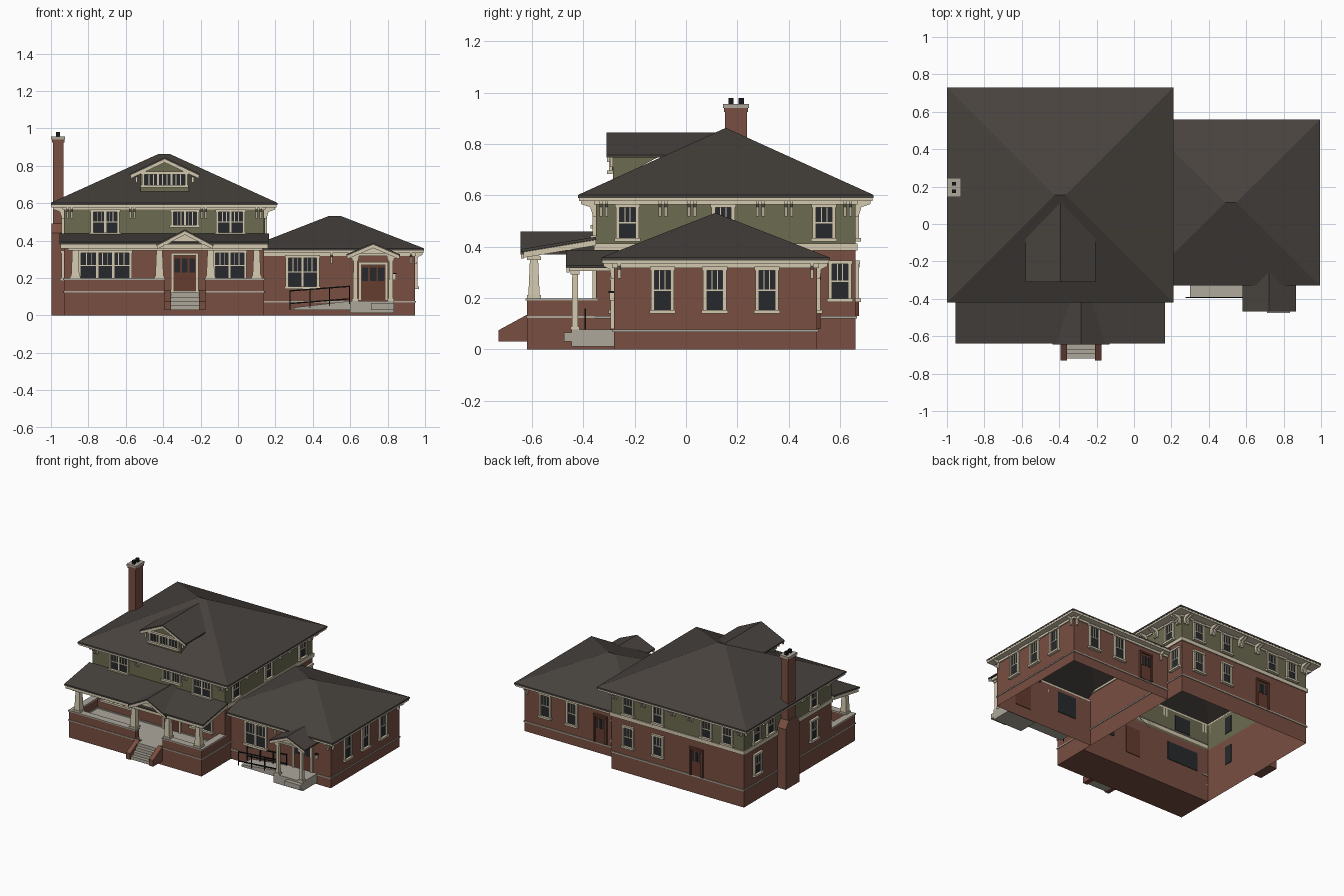
import bpy, bmesh
from mathutils import Vector

cube = bpy.data.objects.get("Cube")
if cube:
    bpy.data.objects.remove(cube, do_unlink=True)


def material(name, *rgb):
    m = bpy.data.materials.new(name)
    m.use_nodes = True
    m.diffuse_color = (*rgb, 1)
    m.node_tree.nodes["Principled BSDF"].inputs["Base Color"].default_value = (*rgb, 1)
    return m


ROOF = material("roof shingle", .064, .055, .048)
BRICK = material("red brick", .19, .077, .052)
GREEN = material("green siding", .15, .145, .08)
CREAM = material("cream trim", .65, .58, .43)
GLASS = material("dark glass", .02, .022, .025)
STONE = material("grey stone", .42, .39, .33)
DOOR = material("brown door", .13, .045, .028)
IRON = material("black iron", .01, .01, .01)


class Part:
    """One object assembled from extruded profiles and boxes."""
    def __init__(self, name, *mats):
        self.name, self.mats, self.bm = name, mats, bmesh.new()

    def face(self, verts, slot=0):
        self.bm.faces.new(verts).material_index = slot

    def prism(self, pts, axis, a, b, slot=0, caps=True, closed=True):
        def place(p, t):
            u, v = p
            return self.bm.verts.new({"x": (t, u, v), "y": (u, t, v), "z": (u, v, t)}[axis])
        lo, hi = [place(p, a) for p in pts], [place(p, b) for p in pts]
        n = len(pts)
        for i in range(n if closed else n - 1):
            j = (i + 1) % n
            self.face((lo[i], lo[j], hi[j], hi[i]), slot)
        if caps:
            self.face(lo[::-1], slot)
            self.face(hi, slot)

    def box(self, x0, x1, y0, y1, z0, z1, slot=0):
        self.prism([(x0, y0), (x1, y0), (x1, y1), (x0, y1)], "z", z0, z1, slot)

    def on_wall(self, wall, u0, u1, d0, d1, z0, z1, slot=0):
        axis, plane, s = wall
        a, b = sorted((plane + s * d0, plane + s * d1))
        self.box(*((u0, u1, a, b) if axis == "x" else (a, b, u0, u1)), z0, z1, slot)

    def ring(self, rect, out, width, z0, z1, slot=0, open_side=False):
        x0, x1, y0, y1 = rect
        left = x0 if open_side else x0 - out
        x1, y0, y1 = x1 + out, y0 - out, y1 + out
        self.box(left, x1, y0, y0 + width, z0, z1, slot)
        self.box(left, x1, y1 - width, y1, z0, z1, slot)
        self.box(x1 - width, x1, y0 + width, y1 - width, z0, z1, slot)
        if not open_side:
            self.box(left, left + width, y0 + width, y1 - width, z0, z1, slot)

    def done(self):
        bmesh.ops.recalc_face_normals(self.bm, faces=self.bm.faces)
        mesh = bpy.data.meshes.new(self.name)
        self.bm.to_mesh(mesh)
        self.bm.free()
        for m in self.mats:
            mesh.materials.append(m)
        bpy.context.collection.objects.link(bpy.data.objects.new(self.name, mesh))


def corners(rect):
    x0, x1, y0, y1 = rect
    return [(x0, y0), (x0, y1), (x1, y1), (x1, y0)]


def hip_roof(name, rect, out, eave, ridge, half_ridge, lip=.012, clip=None):
    p = Part(name, ROOF)
    x0, x1, y0, y1 = rect
    grown = (x0 - out, x1 + out, y0 - out, y1 + out)
    cx, cy = (x0 + x1) / 2, (y0 + y1) / 2
    p.prism(corners(grown), "z", eave - lip, eave, caps=False)
    a, b, c, d = [p.bm.verts.new((*q, eave)) for q in corners(grown)]
    l, r = [p.bm.verts.new((cx + s * half_ridge, cy, ridge)) for s in (-1, 1)]
    for f in ((a, b, l), (b, c, r, l), (c, d, r), (d, a, l, r)):
        p.face(f)
    if clip is not None:
        geom = p.bm.verts[:] + p.bm.edges[:] + p.bm.faces[:]
        bmesh.ops.bisect_plane(p.bm, geom=geom, plane_co=(clip, 0, 0),
                               plane_no=(1, 0, 0), clear_inner=True)
    p.done()


def gable(name, cx, half, eave, ridge, front, back, wall_mat, setback=.022):
    """Pitched roof with barge boards and a filled gable end."""
    p = Part(name, ROOF, CREAM, wall_mat)

    def chevron(drop, t, h):
        low = eave + (ridge - eave) * (half - h) / half
        return [(cx - h, low - drop), (cx, ridge - drop), (cx + h, low - drop),
                (cx + h, low - drop - t), (cx, ridge - drop - t), (cx - h, low - drop - t)]
    p.prism(chevron(0, .01, half), "y", front, back)
    p.prism(chevron(.01, .018, half - .003), "y", front + .002, front + .014, 1)
    inner = half * .75
    low = eave + (ridge - eave) * .25 - .012
    p.prism([(cx - inner, low), (cx, ridge - .012), (cx + inner, low)],
            "y", front + setback, front + setback + .01, 2)
    p.done()


def window(name, wall, u, w, z0, z1, sashes=1, rail=True):
    p = Part(name, CREAM, GLASS)
    a, b, e = u - w / 2, u + w / 2, .014
    p.on_wall(wall, a + e, b - e, -.004, .005, z0 + e, z1 - e, 1)
    for s0, s1 in ((a, a + e), (b - e, b)):
        p.on_wall(wall, s0, s1, .001, .014, z0, z1)
    p.on_wall(wall, a - .004, b + .004, .001, .018, z1 - e, z1)
    p.on_wall(wall, a - .006, b + .006, .001, .022, z0, z0 + e)
    step, mid = (w - 2 * e) / sashes, (z0 + z1) / 2
    for i in range(sashes):
        s = a + e + i * step
        if i:
            p.on_wall(wall, s - .006, s + .006, .001, .012, z0 + e, z1 - e)
        for k in (1, 2):
            m = s + k * step / 3
            p.on_wall(wall, m - .002, m + .002, .001, .008, mid if rail else z0 + e, z1 - e)
    if rail:
        p.on_wall(wall, a + e, b - e, .001, .009, mid - .003, mid + .003)
    p.done()


def door(name, wall, u, w, z0, z1, frame=CREAM):
    p = Part(name, DOOR, GLASS, frame)
    a, b, e = u - w / 2, u + w / 2, .014
    p.on_wall(wall, a, b, -.004, .006, z0, z1)
    for s0, s1 in ((a - e, a), (b, b + e)):
        p.on_wall(wall, s0, s1, .001, .014, z0, z1, 2)
    p.on_wall(wall, a - e, b + e, .001, .016, z1, z1 + e, 2)
    pane = w / 3
    for i in range(3):
        p.on_wall(wall, a + i * pane + .005, a + (i + 1) * pane - .005, .001, .009,
                  z0 + (z1 - z0) * .55, z1 - .015, 1)
    p.done()


def brackets(name, wall, spots, top, drop, reach, t=.006):
    p = Part(name, CREAM)
    axis, plane, s = wall
    shape = [(0, top - drop), (0, top), (reach, top), (reach, top - .012),
             (reach * .4, top - drop * .4), (.012, top - drop)]
    for u in spots:
        p.prism([(plane + s * d, z) for d, z in shape], axis, u - t, u + t)
    p.done()


def walls_of(rect):
    x0, x1, y0, y1 = rect
    return ("x", y0, -1), ("x", y1, 1), ("y", x1, 1), ("y", x0, -1)


# Main house shell
MAIN, WING = (-.93, .14, -.35, .66), (.14, .945, -.28, .51)
m_front, m_back, m_left, m_right = walls_of(MAIN)
w_front, w_back, w_left, _ = walls_of(WING)
p = Part("main_walls", BRICK, GREEN)
p.prism(corners(MAIN), "z", 0, .39, caps=False)
p.prism(corners(MAIN), "z", .39, .59, 1, caps=False)
p.done()
p = Part("main_trim", CREAM, STONE)
p.ring(MAIN, .008, .007, .385, .412)
p.ring(MAIN, .008, .007, .565, .58)
p.ring(MAIN, .066, .066, .578, .592)
p.ring(MAIN, .006, .005, .12, .13, 1)
p.done()
hip_roof("main_roof", MAIN, .07, .602, .863, .03)

# Side wing shell, open where it meets the main house
p = Part("wing_walls", BRICK)
x0, x1, y0, y1 = WING
p.prism([(x0, y0), (x1, y0), (x1, y1), (x0, y1)], "z", 0, .345, caps=False, closed=False)
p.done()
p = Part("wing_trim", CREAM, STONE)
p.ring(WING, .008, .007, .318, .336, open_side=True)
p.ring(WING, .047, .047, .334, .348, open_side=True)
p.ring(WING, .006, .005, .068, .077, 1, open_side=True)
p.done()
hip_roof("wing_roof", (.09, x1, y0, y1), .05, .358, .532, .03, clip=x0)

# Windows: name, wall, positions, width, bottom, top, sashes
for name, wall, spots, w, z0, z1, n in (
        ("upper_front_window", m_front, (-.71, -.04), .155, .43, .567, 2),
        ("upper_left_window", m_left, (-.228, .145, .538), .09, .42, .567, 1),
        ("upper_back_window", m_back, (0, -.24, -.63, -.8), .09, .42, .567, 1),
        ("upper_right_window", m_right, (.52, .36, -.14), .09, .42, .567, 1),
        ("porch_wide_window", m_front, (-.71,), .285, .185, .347, 3),
        ("porch_window", m_front, (-.045,), .18, .185, .347, 2),
        ("lower_left_window", m_left, (.6,), .09, .185, .347, 1),
        ("lower_back_window", m_back, (0, -.24), .09, .185, .347, 1),
        ("lower_right_window", m_right, (.51, -.14), .09, .185, .347, 1),
        ("wing_front_window", w_front, (.345,), .18, .14, .322, 2),
        ("wing_side_window", w_left, (-.092, .112, .315), .09, .14, .322, 1),
        ("wing_back_window", w_back, (.775, .56), .09, .14, .322, 1)):
    for u in spots:
        window(name, wall, u, w, z0, z1, n)
window("upper_middle_window", m_front, -.284, .15, .47, .567, 2, rail=False)

# Doors
door("porch_door", m_front, -.284, .12, .12, .32)
door("wing_door", w_front, .7225, .13, .08, .27)
door("main_back_door", m_back, -.55, .08, .13, .32, DOOR)
door("wing_back_door", w_back, .33, .08, .08, .27, DOOR)

# Eave brackets
def pairs(*centres):
    return [c + s for c in centres for s in (-.011, .011)]

for name, wall, spots in (("front", m_front, pairs(-.9, -.565, -.183, .11)),
                          ("back", m_back, pairs(-.9, -.5, -.36, -.12, .11)),
                          ("left", m_left, pairs(-.32, -.09, .023, .29, .4, .63)),
                          ("right", m_right, pairs(-.32, -.02, .43, .63))):
    brackets(name + "_eave_brackets", wall, spots, .578, .06, .058)
for name, wall, spots in (("front", w_front, (.5, .925)), ("back", w_back, (.2, .925)),
                          ("side", w_left, (-.26, .49))):
    brackets("wing_" + name + "_brackets", wall, spots, .336, .06, .042)

# Front porch: base, low walls, caps, floor and band
DX, PF = -.284, -.62
x0, x1, y1 = MAIN[0], MAIN[1], MAIN[2]
p = Part("porch_base", BRICK, STONE)
p.box(x0, x1, PF, y1 - .001, 0, .115)
p.box(x0 + .03, x1 - .03, PF + .03, y1 - .002, .115, .122, 1)
for a, b, c, d in ((x0, DX - .11, PF, PF + .04), (DX + .11, x1, PF, PF + .04),
                   (x0, x0 + .04, PF + .04, y1), (x1 - .04, x1, PF + .04, y1)):
    p.box(a, b, c, d, .115, .19)
    p.box(a - .005, b + .005, c - .005, d + .005, .19, .199, 1)
    p.box(a - .004, b + .004, c - .004, d, .122, .13, 1)
p.box(DX - .075, DX + .075, PF, PF + .031, .115, .122, 1)
p.done()


def column(name, x, y, z0, z1, base, top):
    """Square tapered post with plinth and capital."""
    p = Part(name, CREAM)
    p.box(x - base, x + base, y - base, y + base, z0, z0 + .012)
    p.box(x - base, x + base, y - base, y + base, z1 - .014, z1)
    rings = [[p.bm.verts.new((x + r * i, y + r * j, z)) for i, j in
              ((-1, -1), (1, -1), (1, 1), (-1, 1))]
             for r, z in ((base - .005, z0 + .012), (top, z1 - .014))]
    for i in range(4):
        j = (i + 1) % 4
        p.face((rings[0][i], rings[0][j], rings[1][j], rings[1][i]))
    p.done()


for x in (-.87, -.42, -.147, .1):
    column("porch_column", x, -.592, .199, .362, .027, .016)

# Porch roof: beam, sloped ceiling and shingled slab
p = Part("porch_roof", ROOF, CREAM)
p.prism([(-.64, .38), (-.64, .391), (y1, .439), (y1, .428)], "x", x0 - .025, x1 + .025)
p.prism([(-.632, .357), (-.632, .38), (y1, .427), (y1, .405)], "x", x0 - .02, x1 + .02, 1)
p.box(x0 + .02, x1 - .01, -.615, -.57, .348, .365, 1)
p.done()
gable("porch_gable", DX, .152, .38, .459, -.645, y1, CREAM)

# Front steps with sloped brick cheeks
p = Part("porch_steps", STONE, BRICK)
for i in range(4):
    p.box(DX - .075, DX + .075, -.72 + i * .025, PF, .03 + i * .023, .053 + i * .023)
for a in (DX - .11, DX + .075):
    p.prism([(-.73, .03), (-.73, .075), (PF, .135), (PF, .03)], "x", a, a + .035, 1)
p.done()

# Roof dormer
DC = -.392
p = Part("dormer_walls", GREEN)
p.prism([(-.285, .655), (-.285, .775), (-.06, .775)], "x", DC - .13, DC + .13)
p.done()
gable("dormer_roof", DC, .187, .757, .845, -.31, .115, GREEN, .024)
window("dormer_window", ("x", -.286, -1), DC, .245, .683, .768, 3, rail=False)
brackets("dormer_brackets", ("x", -.285, -1), (DC - .15, DC + .15), .76, .05, .02)

# Chimney with shoulder, cap and pots
CY = .195
p = Part("chimney", BRICK, STONE, IRON)
p.prism([(CY - .08, 0), (CY - .08, .44), (CY - .043, .49), (CY + .043, .49),
         (CY + .08, .44), (CY + .08, 0)], "x", -.998, -.931)
p.box(-.99, -.932, CY - .043, CY + .043, .48, .94)
p.box(-.995, -.928, CY - .047, CY + .047, .925, .94)
p.box(-1, -.925, CY - .05, CY + .05, .94, .955, 1)
for y in (CY - .02, CY + .02):
    p.box(-.973, -.952, y - .01, y + .01, .955, .98, 2)
p.done()

# Wing portico
PX = .7225
gable("portico_roof", PX, .143, .327, .388, -.468, -.26, CREAM)
p = Part("portico_beam", CREAM)
for s in (-1, 1):
    p.box(*sorted((PX + s * .075, PX + s * .125)), -.455, -.281, .305, .328)
p.box(PX - .075, PX + .075, -.455, -.415, .318, .33)
p.done()
for s in (-1, 1):
    column("portico_column", PX + s * .095, -.432, .078, .306, .017, .011)
p = Part("portico_landing", STONE)
p.box(.6, .835, -.445, -.281, .012, .078)
p.box(.71, .835, -.475, -.445, .03, .065)
p.prism([(.3, .028), (.3, .042), (.6, .077), (.6, .028)], "y", -.39, -.281)
p.done()
p = Part("wall_lamp", IRON, CREAM)
p.on_wall(w_front, .83, .845, 0, .018, .19, .22, 1)
p.on_wall(w_front, .827, .848, 0, .021, .22, .227)
p.done()

# Ramp railings
p = Part("ramp_railing", IRON)
for y in (-.392, -.292):
    for low in (.06, .127):
        p.prism([(.275, low), (.275, low + .007), (.6, low + .032), (.6, low + .025)],
                "y", y - .003, y + .003)
    for i in range(4):
        x = .278 + i * .106
        p.box(x - .003, x + .003, y - .003, y + .003, .03 + i * .01, .13 + i * .009)
p.done()
